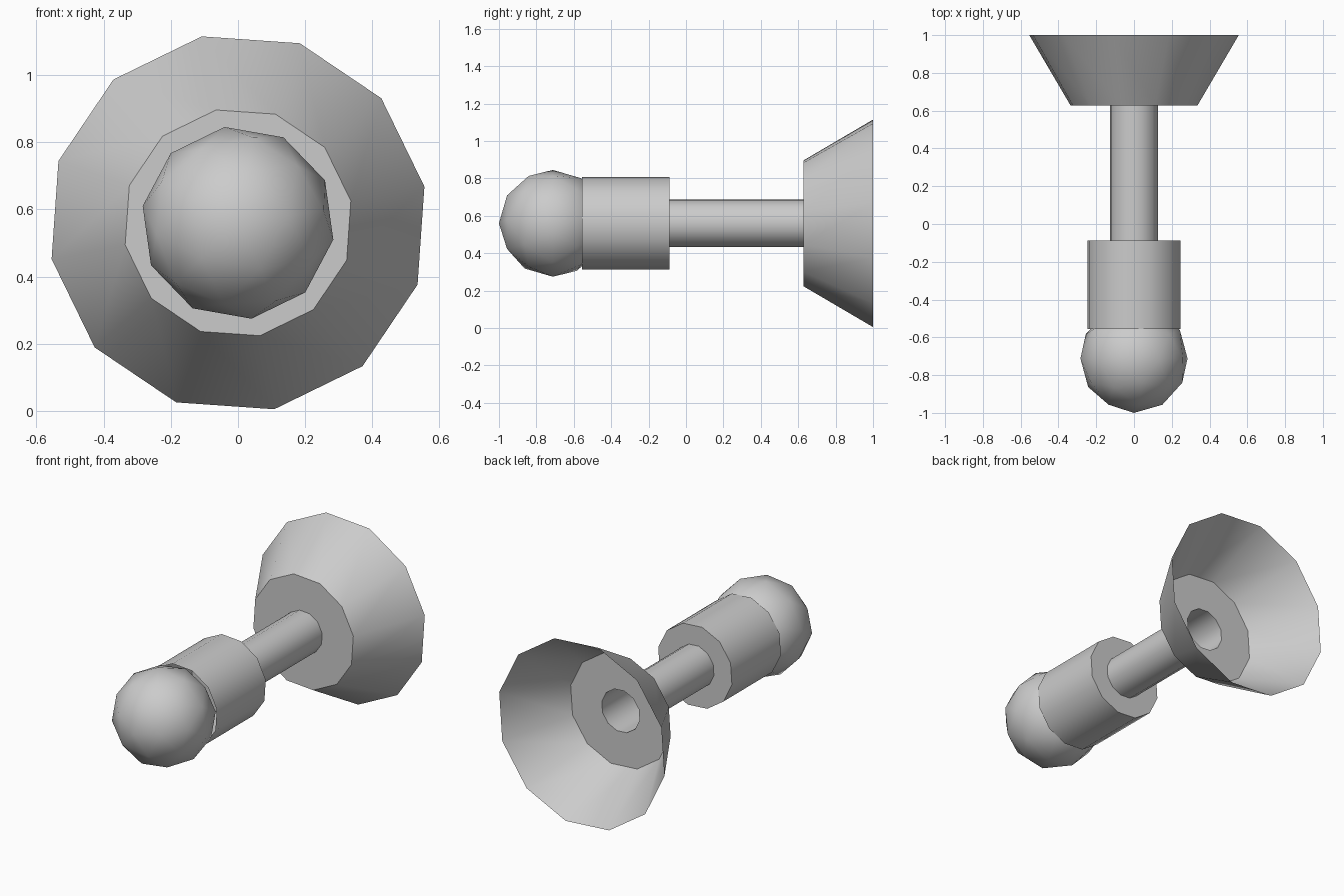
import bpy
import bmesh
from math import cos, sin, pi, radians
from mathutils import Matrix

cube = bpy.data.objects.get("Cube")
if cube:
    bpy.data.objects.remove(cube)

AXIS_Z = 0.56
SIDES = 12
TURN = radians(11)

grey = bpy.data.materials.new("plain_grey")
grey.use_nodes = True
colour = (0.6, 0.6, 0.6, 1)
grey.diffuse_color = colour
grey.node_tree.nodes["Principled BSDF"].inputs["Base Color"].default_value = colour


def finish(name, bm):
    """Turn a bmesh into a smooth object with sharp rims."""
    mesh = bpy.data.meshes.new(name)
    bm.to_mesh(mesh)
    bm.free()
    mesh.materials.append(grey)
    obj = bpy.data.objects.new(name, mesh)
    bpy.context.collection.objects.link(obj)
    bpy.ops.object.select_all(action="DESELECT")
    obj.select_set(True)
    bpy.context.view_layer.objects.active = obj
    bpy.ops.object.shade_smooth_by_angle(angle=radians(35))
    return obj


def lathe(name, profile):
    """Sweep (radius, y) points, listed front to back, around the long axis."""
    bm = bmesh.new()
    rings = []
    for radius, y in profile:
        angles = [TURN + 2 * pi * i / SIDES for i in range(SIDES)]
        rings.append([bm.verts.new((radius * cos(a), y, AXIS_Z + radius * sin(a)))
                      for a in angles])
    for front, back in zip(rings, rings[1:]):
        for i in range(SIDES):
            j = (i + 1) % SIDES
            bm.faces.new((front[i], front[j], back[j], back[i]))
    return finish(name, bm)


# Faceted round head, one pole facing forward
bm = bmesh.new()
place = (Matrix.Translation((0, -0.712, AXIS_Z))
         @ Matrix.Rotation(pi / 2, 4, "X") @ Matrix.Rotation(radians(8), 4, "Z"))
bmesh.ops.create_icosphere(bm, subdivisions=2, radius=0.288, matrix=place)
finish("round_head", bm)

# Collar with a flat shoulder at its back
lathe("collar", [(0.252, -0.557), (0.252, -0.087), (0.129, -0.087)])

# Hollow rod
lathe("rod", [(0.129, -0.087), (0.129, 0.627)])

# Flared cup, open at the back, with a flat ring around the rod
lathe("flared_cup", [(0.129, 0.627), (0.342, 0.627), (0.565, 1.0)])
